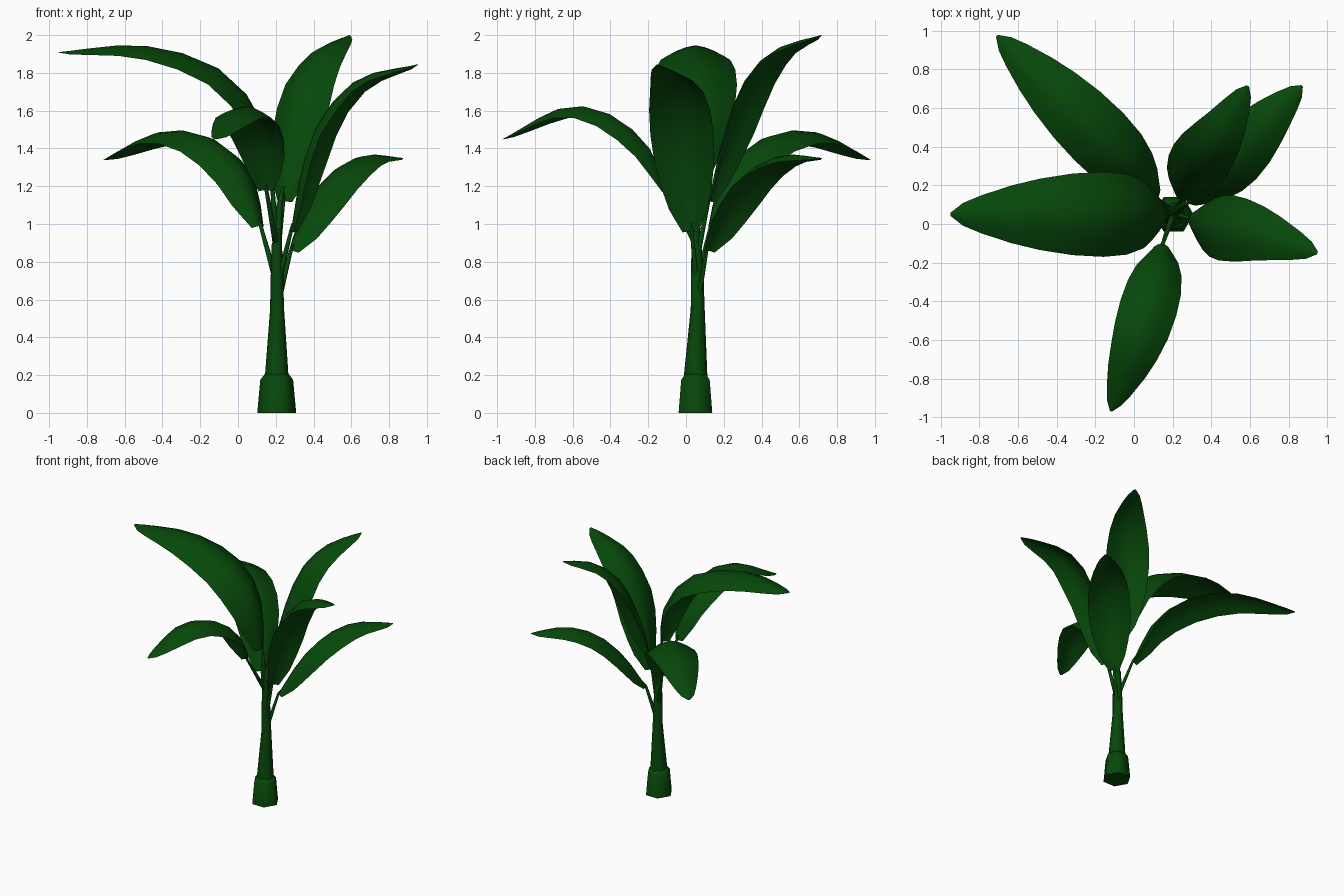
import bpy
import bmesh
import math
from mathutils import Vector

if "Cube" in bpy.data.objects:
    bpy.data.objects.remove(bpy.data.objects["Cube"], do_unlink=True)

green = bpy.data.materials.new("deep leaf green")
green.use_nodes = True
colour = (0.002, 0.064, 0.003, 1)
green.diffuse_color = colour
green.node_tree.nodes["Principled BSDF"].inputs["Base Color"].default_value = colour


def skin(name, rows, closed, angle):
    """Join rows of points into a surface; closed rows make capped tubes."""
    bm = bmesh.new()
    grid = [[bm.verts.new(p) for p in row] for row in rows]
    n = len(grid[0])
    for a, b in zip(grid, grid[1:]):
        for i in range(n if closed else n - 1):
            j = (i + 1) % n
            bm.faces.new((a[i], a[j], b[j], b[i]))
    if closed:
        bm.faces.new(grid[0][::-1])
        bm.faces.new(grid[-1])
        bmesh.ops.recalc_face_normals(bm, faces=bm.faces[:])
    mesh = bpy.data.meshes.new(name)
    bm.to_mesh(mesh)
    bm.free()
    mesh.materials.append(green)
    obj = bpy.data.objects.new(name, mesh)
    bpy.context.collection.objects.link(obj)
    bpy.ops.object.select_all(action="DESELECT")
    obj.select_set(True)
    bpy.context.view_layer.objects.active = obj
    bpy.ops.object.shade_smooth_by_angle(angle=math.radians(angle))


def spline(points, steps=12):
    """Smooth curve through the points."""
    p = [Vector(q) for q in points]
    p = [2 * p[0] - p[1]] + p + [2 * p[-1] - p[-2]]
    out = []
    for a, b, c, d in zip(p, p[1:], p[2:], p[3:]):
        for k in range(steps):
            t = k / steps
            out.append(0.5 * (2 * b + (c - a) * t + (2 * a - 5 * b + 4 * c - d) * t ** 2
                              + (3 * b - a - 3 * c + d) * t ** 3))
    return out + [p[-2]]


def at_length(path, f):
    """Point and direction at a fraction of the path's length."""
    lengths = [(b - a).length for a, b in zip(path, path[1:])]
    left = min(f, 0.9999) * sum(lengths)
    for a, b, d in zip(path, path[1:], lengths):
        if left <= d:
            break
        left -= d
    return a.lerp(b, left / d), (b - a).normalized()


def tube(name, rings, sides, angle):
    """Upright tube from (x, y, z, radius) rings."""
    rows = []
    for x, y, z, r in rings:
        turns = [i * math.tau / sides for i in range(sides)]
        rows.append([(x + r * math.cos(t), y + r * math.sin(t), z) for t in turns])
    skin(name, rows, True, angle)


# Blade half width as a share of the widest, along its length
OUTLINE = [(0, .25), (.1, .6), (.2, .8), (.32, .95), (.45, 1), (.58, .96),
           (.7, .84), (.8, .68), (.9, .45), (.96, .27), (1, .04)]


def leaf(name, half_width, points):
    path = spline(points)
    level = (Vector(points[-1]) - Vector(points[0])).cross(Vector((0, 0, 1))).normalized()
    rows = []
    for f, share in OUTLINE:
        centre, along = at_length(path, f)
        side = along.cross(Vector((0, 0, 1))).normalized() + level
        side = (side - along * side.dot(along)).normalized()
        up = side.cross(along)
        w = half_width * share
        arch = w * (0.58 - 0.26 * f)
        rows.append([centre + side * w * s - up * arch * abs(s) ** 1.6
                     for s in (1, .67, .33, 0, -.33, -.67, -1)])
    skin(name + "_blade", rows, False, 60)
    # Thin stalk from the trunk to the blade
    base = Vector(points[0])
    root = Vector((.205, .058, base.z - .3))
    mid = root.lerp(base, .5)
    tip = base.lerp(path[4], .4)
    tube(name + "_stalk", [(*root, .019), (*mid, .014), (*base, .01), (*tip, .003)], 6, 70)


# Trunk with a flared sheath at the foot
tube("foot_sheath", [(.205, .05, 0, .103), (.205, .05, .175, .087), (.205, .05, .205, .064)], 6, 70)
tube("trunk", [(.205, .05, .15, .068), (.205, .051, .2, .062), (.207, .062, .55, .037),
               (.206, .06, .72, .033), (.205, .055, .9, .026)], 8, 70)
tube("upper_sheath", [(.206, .058, .53, .037), (.207, .055, .7, .034), (.207, .05, .98, .022)], 6, 70)
tube("central_shoot", [(.207, .05, .9, .024), (.22, .07, 1.1, .016), (.24, .1, 1.2, .008)], 6, 70)

# Six arching leaves
leaf("right_leaf", .22, [(.18, .05, 1.21), (.145, .05, 1.5), (0, .05, 1.74),
                         (-.22, .05, 1.88), (-.55, .05, 1.947), (-.95, .05, 1.91)])
leaf("back_right_leaf", .176, [(.12, .13, .99), (.02, .24, 1.28), (-.15, .42, 1.455),
                               (-.4, .67, 1.49), (-.71, .975, 1.34)])
leaf("back_tall_leaf", .16, [(.24, .12, 1.12), (.27, .205, 1.45), (.345, .33, 1.76),
                             (.46, .49, 1.93), (.59, .715, 2.0)])
leaf("front_leaf", .15, [(.15, -.1, 1.18), (.14, -.2, 1.41), (.085, -.4, 1.58),
                         (.005, -.65, 1.617), (-.12, -.97, 1.45)])
leaf("left_leaf", .173, [(.28, .03, .96), (.34, .015, 1.3), (.44, -.01, 1.56),
                         (.64, -.05, 1.77), (.95, -.15, 1.845)])
leaf("back_left_leaf", .155, [(.28, .11, .86), (.4, .22, 1.11), (.53, .35, 1.28),
                              (.68, .52, 1.365), (.87, .715, 1.35)])
